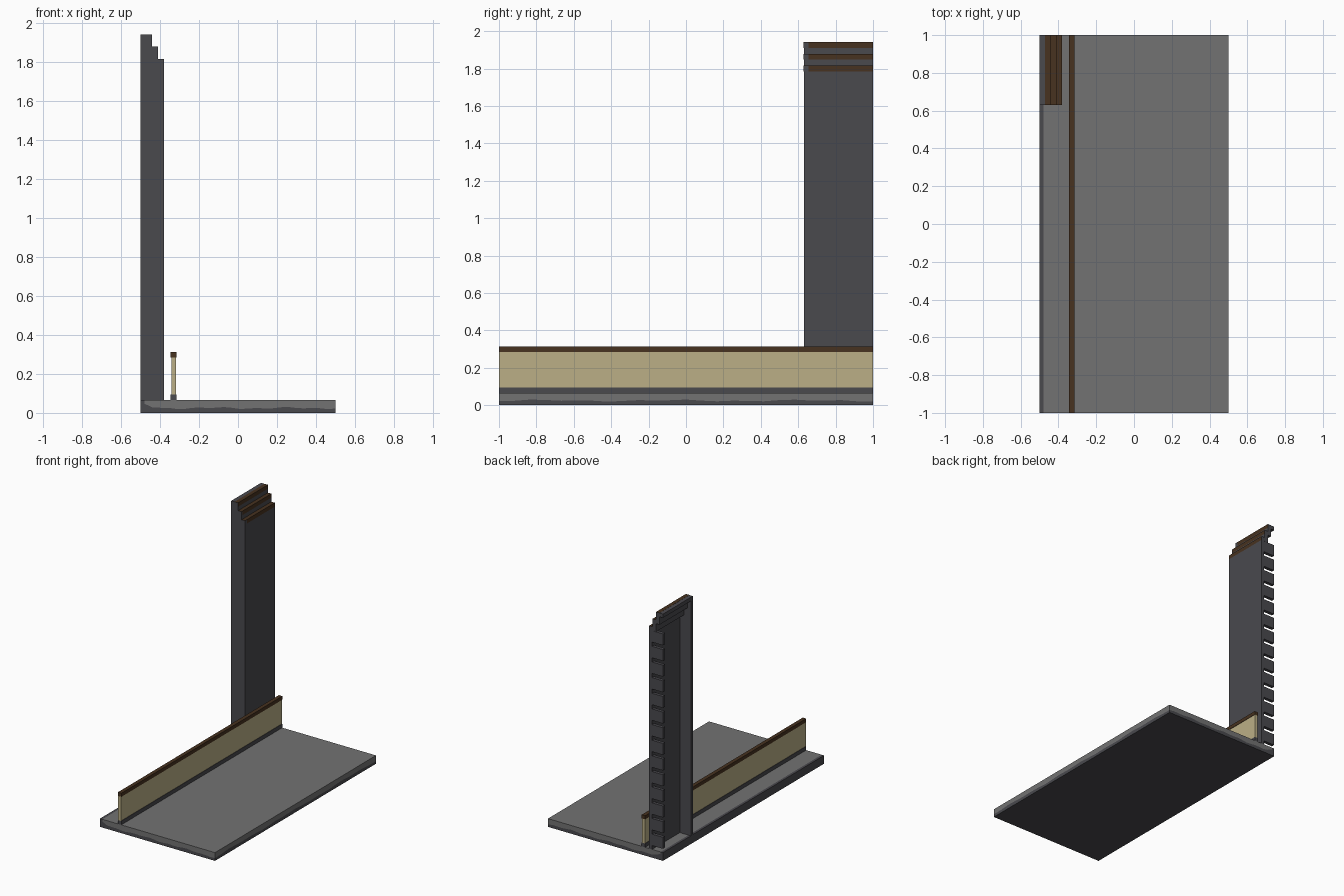
import bpy, bmesh, math

old = bpy.data.objects.get("Cube")
if old:
    bpy.data.objects.remove(old, do_unlink=True)


def material(name, rgb):
    m = bpy.data.materials.new(name)
    m.use_nodes = True
    m.diffuse_color = (*rgb, 1)
    m.node_tree.nodes["Principled BSDF"].inputs["Base Color"].default_value = (*rgb, 1)
    return m


stone = material("floor_grey", (0.17, 0.17, 0.17))
dark = material("dark_grey", (0.068, 0.067, 0.076))
brown = material("brown_trim", (0.063, 0.032, 0.014))
cream = material("cream_panel", (0.5, 0.43, 0.24))


def finish(name, bm, mats, rule=None):
    """Turn a bmesh into an object, choosing face materials by rule."""
    bmesh.ops.recalc_face_normals(bm, faces=bm.faces)
    if rule:
        for f in bm.faces:
            f.material_index = rule(f)
    me = bpy.data.meshes.new(name)
    bm.to_mesh(me)
    bm.free()
    for m in mats:
        me.materials.append(m)
    ob = bpy.data.objects.new(name, me)
    bpy.context.collection.objects.link(ob)
    return ob


def add_box(bm, x, y, z):
    verts = bmesh.ops.create_cube(bm, size=1)["verts"]
    for v in verts:
        for i, (lo, hi) in enumerate((x, y, z)):
            v.co[i] = lo if v.co[i] < 0 else hi


def box(name, x, y, z, mats, rule=None):
    bm = bmesh.new()
    add_box(bm, x, y, z)
    return finish(name, bm, mats, rule)


def extrude_y(name, profile, y0, y1, mats, rule=None):
    """Extrude an x-z outline along y."""
    bm = bmesh.new()
    face = bm.faces.new([bm.verts.new((x, y0, z)) for x, z in profile])
    new = bmesh.ops.extrude_face_region(bm, geom=[face])["geom"]
    for v in new:
        if isinstance(v, bmesh.types.BMVert):
            v.co.y = y1
    return finish(name, bm, mats, rule)


# Floor slab with an uneven dark lower edge
TOP = 0.065
LEFT = -0.48


def edge_height(x, y):
    wave = math.sin(x * 17 + y * 9) + math.sin(x * 41 - y * 23)
    return 0.025 + 0.003 * wave + 0.02 * max(0, 1 - (x - LEFT) * 20)


N = 24
steps = [i / N for i in range(N)]
W = 0.5 - LEFT
ring = [(LEFT + W * t, -1) for t in steps] + [(0.5, -1 + 2 * t) for t in steps]
ring += [(0.5 - W * t, 1) for t in steps] + [(LEFT, 1)]
bm = bmesh.new()
rows = [[bm.verts.new((x, y, h)) for x, y in ring] for h in (0, TOP)]
rows.insert(1, [bm.verts.new((x, y, edge_height(x, y))) for x, y in ring])
for low, high in zip(rows, rows[1:]):
    for i in range(len(ring)):
        j = (i + 1) % len(ring)
        bm.faces.new((low[i], low[j], high[j], high[i]))
bm.faces.new(rows[0])
bm.faces.new(rows[2])
finish("floor_slab", bm, [stone, dark],
       lambda f: int(min(v.co.z for v in f.verts) < 0.001))
box("floor_side_border", (-0.5, LEFT), (-1, 1), (0, TOP), [dark])

# Low wall: skirting, panel and rail
box("low_wall_skirting", (-0.345, -0.315), (-1, 1), (TOP, 0.095), [dark])
box("low_wall_panel", (-0.342, -0.318), (-1, 1), (0.095, 0.285), [cream])
box("low_wall_rail", (-0.345, -0.315), (-1, 1), (0.285, 0.313), [brown])

# Tall pillar: a channel open on its outer side
Y0, Y1, T = 0.63, 1.0, 0.025
OUT, FACE, STEP = -0.5, -0.38, 0.03
LEVELS = (1.815, 1.878, 1.94)

outline = [(OUT, TOP), (FACE, TOP)]
for i, z in enumerate(LEVELS):
    x = FACE - i * STEP
    outline += [(x, z), (x - STEP, z)]
outline[-1] = (OUT, LEVELS[-1])
extrude_y("pillar_front_wall", outline, Y0, Y0 + T, [dark])
box("pillar_face_plate", (FACE - T, FACE), (Y0 + T, Y1), (TOP, LEVELS[0] - STEP), [dark])

# Interlocking teeth along the back edge
bm = bmesh.new()
for i in range(14):
    z = TOP + 0.03 + i * 0.123
    add_box(bm, (OUT, FACE - T), (Y1 - T, Y1), (z, z + 0.09))
finish("pillar_teeth", bm, [dark])

# Stepped cornice: dark risers with brown top edges
for i, z in enumerate(LEVELS):
    x = FACE - i * STEP
    box(f"cornice_trim_{i + 1}", (x - STEP, x), (Y0 - 0.001, Y1), (z - STEP, z + 0.001),
        [dark, brown], lambda f: int(f.normal.x > 0.5 or f.normal.z > 0.5))
    if i:
        box(f"cornice_riser_{i}", (x - STEP, x), (Y0 + T, Y1),
            (LEVELS[i - 1] - STEP, z - STEP), [dark])
box("cornice_back", (OUT, FACE - 3 * STEP), (Y0 + T, Y1),
    (LEVELS[2] - STEP, LEVELS[2]), [dark])
